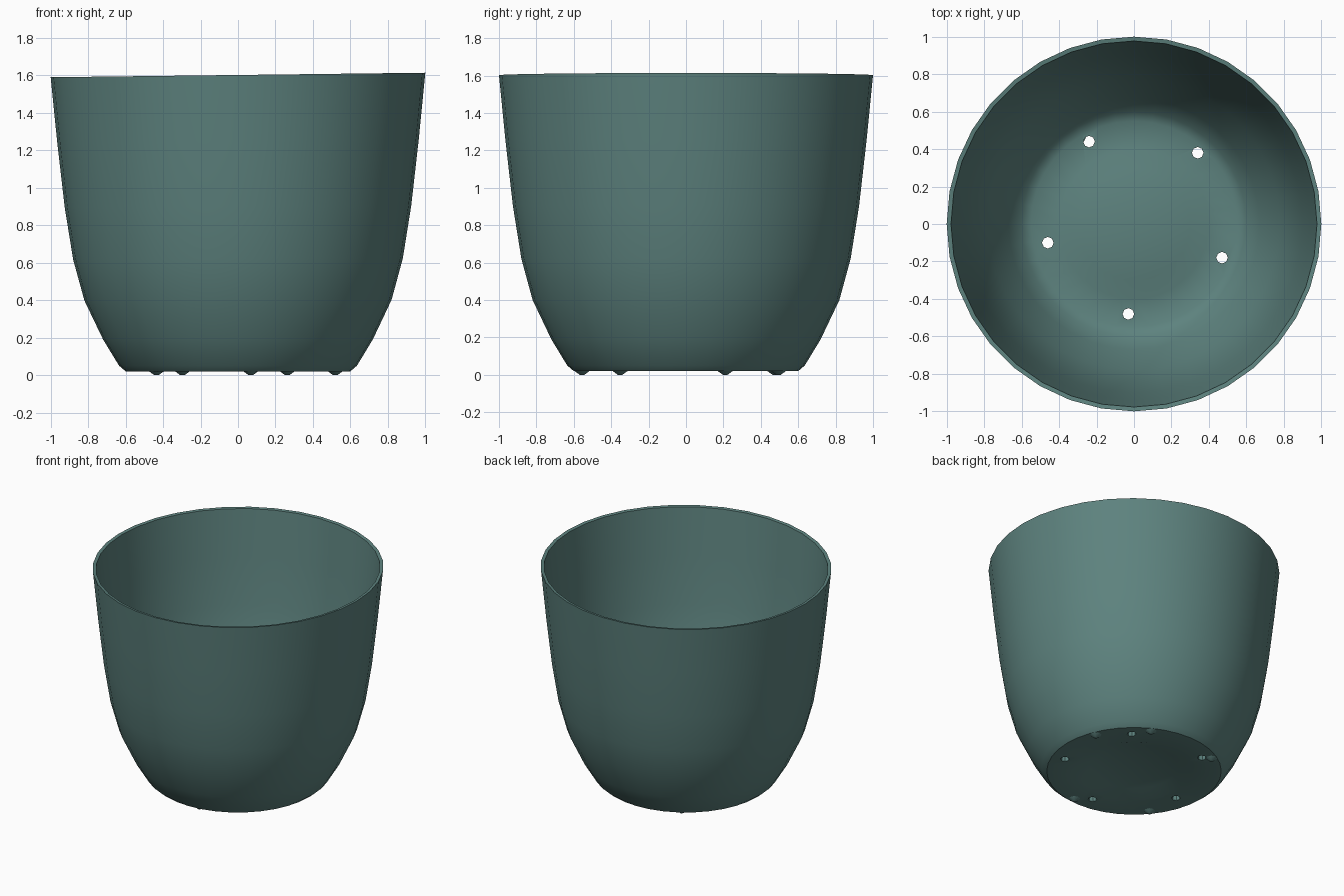
import bpy
import bmesh
from math import tau, radians, cos, sin
from mathutils import Matrix, Vector

cube = bpy.data.objects.get("Cube")
if cube:
    bpy.data.objects.remove(cube, do_unlink=True)

# Single muted teal glaze
teal = bpy.data.materials.new("muted teal")
teal.use_nodes = True
colour = (0.11, 0.225, 0.21, 1)
teal.diffuse_color = colour
shader = next(n for n in teal.node_tree.nodes if n.type == "BSDF_PRINCIPLED")
shader.inputs["Base Color"].default_value = colour
shader.inputs["Roughness"].default_value = 0.7


def make_object(name, bm):
    mesh = bpy.data.meshes.new(name)
    bm.to_mesh(mesh)
    bm.free()
    obj = bpy.data.objects.new(name, mesh)
    bpy.context.collection.objects.link(obj)
    mesh.materials.append(teal)
    return obj


def smooth(obj, angle):
    bpy.ops.object.select_all(action="DESELECT")
    obj.select_set(True)
    bpy.context.view_layer.objects.active = obj
    bpy.ops.object.shade_smooth_by_angle(angle=radians(angle))


def lathe(bm, profile, steps):
    verts = [bm.verts.new((r, 0, z)) for r, z in profile]
    edges = [bm.edges.new(pair) for pair in zip(verts, verts[1:])]
    bmesh.ops.spin(bm, geom=verts + edges, axis=(0, 0, 1), cent=(0, 0, 0),
                   angle=tau, steps=steps)
    bmesh.ops.remove_doubles(bm, verts=bm.verts, dist=0.0005)
    bmesh.ops.recalc_face_normals(bm, faces=bm.faces)


# Pot: underside with raised centre, outer wall, thin rim, inner wall, floor
outside = [(0, 0.06), (0.3, 0.055), (0.4, 0.02), (0.6, 0.02), (0.635, 0.05),
           (0.72, 0.19), (0.82, 0.40), (0.88, 0.62), (0.925, 0.9),
           (0.965, 1.25), (1, 1.602)]
inside = [(0.977, 1.598), (0.94, 1.25), (0.9, 0.9), (0.85, 0.62),
          (0.78, 0.40), (0.67, 0.19), (0.6, 0.085), (0.55, 0.06),
          (0.4, 0.06), (0.3, 0.095), (0, 0.1)]
bm = bmesh.new()
lathe(bm, outside + inside, 36)
for v in bm.verts:                       # rim leans slightly up to +x
    v.co.z += 0.012 * v.co.x * max(0, v.co.z - 0.1) / 1.5
pot = make_object("pot", bm)

# Five drainage holes cut through the floor
bm = bmesh.new()
for x, y in [(-0.24, 0.44), (0.34, 0.38), (0.47, -0.18), (-0.03, -0.48),
             (-0.46, -0.10)]:
    bmesh.ops.create_cone(bm, cap_ends=True, segments=8, radius1=0.031,
                          radius2=0.031, depth=0.4,
                          matrix=Matrix.Translation((x, y, 0.05)))
cutter = make_object("hole_cutter", bm)
cutter.hide_render = True
cut = pot.modifiers.new("drainage_holes", "BOOLEAN")
cut.object = cutter
cut.operation = "DIFFERENCE"
cut.solver = "EXACT"
bpy.context.view_layer.objects.active = pot
bpy.ops.object.modifier_apply(modifier=cut.name)
bpy.data.objects.remove(cutter, do_unlink=True)
smooth(pot, 40)

# Small nubs under the base that the pot stands on
bm = bmesh.new()
for angle in (22, 62, 122, 219, 277):
    spot = Vector((cos(radians(angle)), sin(radians(angle)), 0)) * 0.56
    bmesh.ops.create_cone(bm, cap_ends=True, segments=8, radius1=0.012,
                          radius2=0.045, depth=0.024,
                          matrix=Matrix.Translation(spot + Vector((0, 0, 0.012))))
smooth(make_object("base_nubs", bm), 40)
